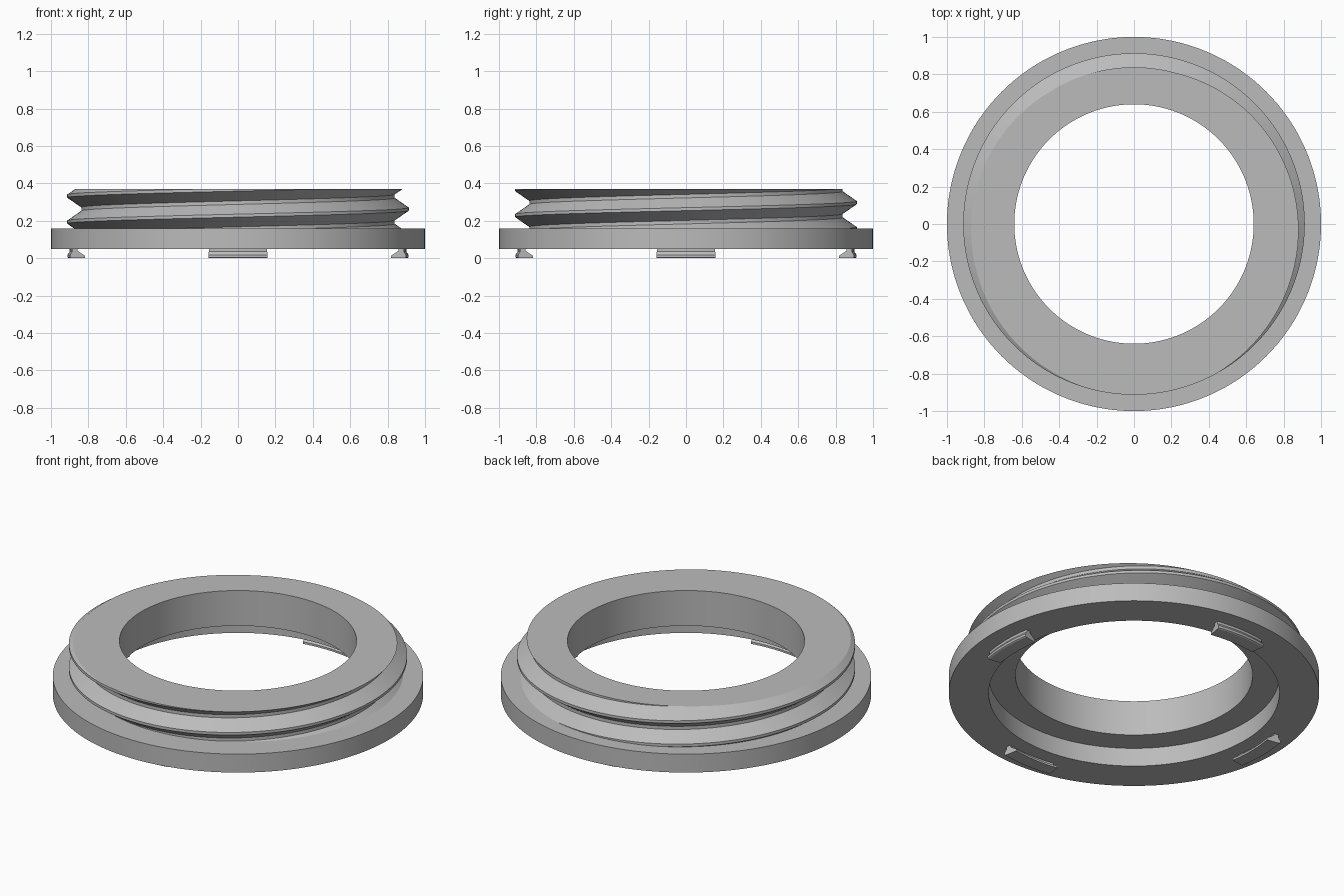
import bpy, bmesh, math

if "Cube" in bpy.data.objects:
    bpy.data.objects.remove(bpy.data.objects["Cube"], do_unlink=True)

grey = bpy.data.materials.new("plain grey")
grey.use_nodes = True
grey.diffuse_color = (0.5, 0.5, 0.5, 1)
grey.node_tree.nodes["Principled BSDF"].inputs["Base Color"].default_value = (0.5, 0.5, 0.5, 1)

# Main dimensions
BASE, SHOULDER, TOP = 0.05, 0.16, 0.37
BORE, RECESS, RIM = 0.64, 0.785, 1.0
ROOT, CREST, PITCH = 0.838, 0.913, 0.139
CREST_HALF, ROOT_START = 0.008, 0.06


def sweep(name, section, start, end, steps, closed):
    """Turn a closed (radius, height) section around z."""
    bm = bmesh.new()
    columns = []
    for i in range(steps + 1):
        a = start + (end - start) * i / steps
        columns.append([bm.verts.new((r * math.cos(a), r * math.sin(a), z))
                        for r, z in section(a)])
    for c, d in zip(columns, columns[1:]):
        for j in range(len(c)):
            k = (j + 1) % len(c)
            bm.faces.new((c[j], d[j], d[k], c[k]))
    if not closed:
        bm.faces.new(columns[0])
        bm.faces.new(columns[-1])
    bmesh.ops.remove_doubles(bm, verts=bm.verts, dist=1e-5)
    bmesh.ops.dissolve_degenerate(bm, edges=bm.edges, dist=1e-6)
    bmesh.ops.recalc_face_normals(bm, faces=bm.faces)
    mesh = bpy.data.meshes.new(name)
    bm.to_mesh(mesh)
    bm.free()
    mesh.materials.append(grey)
    obj = bpy.data.objects.new(name, mesh)
    bpy.context.collection.objects.link(obj)
    bpy.ops.object.select_all(action='DESELECT')
    obj.select_set(True)
    bpy.context.view_layer.objects.active = obj
    bpy.ops.object.shade_smooth_by_angle(angle=math.radians(25))
    return obj


def crest_height(a):
    return 0.193 + PITCH * (a - math.pi) / math.tau


def thread_radius(a, z):
    phase = (z - crest_height(a)) / PITCH
    d = abs(phase - round(phase)) * PITCH
    t = min(max((d - CREST_HALF) / (ROOT_START - CREST_HALF), 0), 1)
    return CREST + (ROOT - CREST) * t


def body_section(a):
    # Helical thread corners, cut off level at the top and the shoulder
    points = [(BORE, TOP)]
    for turn in range(4, -4, -1):
        for offset in (ROOT_START, CREST_HALF, -CREST_HALF, -ROOT_START):
            z = crest_height(a) + turn * PITCH + offset
            z = min(max(z, SHOULDER), TOP)
            points.append((thread_radius(a, z), z))
    # Flange and stepped bore
    return points + [(RIM, SHOULDER), (RIM, BASE), (RECESS, BASE),
                     (RECESS, SHOULDER), (BORE, SHOULDER)]


sweep("threaded_ring", body_section, 0, math.tau, 360, True)

# Four curved clips with an inward lip under the flange
clip = [(0.9, BASE), (0.9, 0.035), (0.912, 0.018), (0.912, 0.004),
        (0.905, 0), (0.83, 0), (0.83, 0.012), (0.872, 0.04), (0.872, BASE)]
half = math.radians(10)
for side, turn in (("left", 0), ("back", 1), ("right", 2), ("front", 3)):
    mid = turn * math.pi / 2
    sweep(side + "_clip", lambda a: clip, mid - half, mid + half, 12, False)
